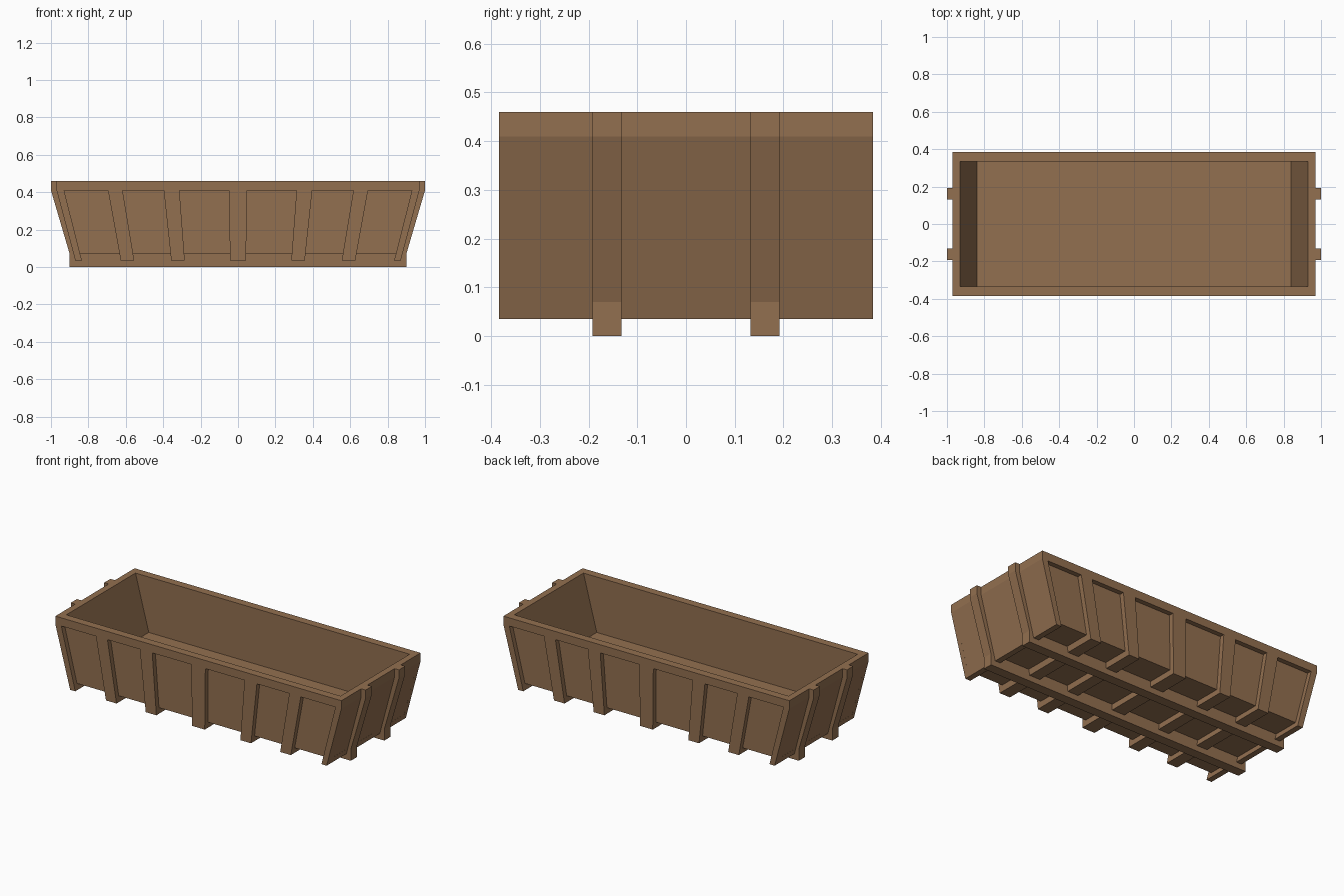
import bpy, bmesh

if "Cube" in bpy.data.objects:
    bpy.data.objects.remove(bpy.data.objects["Cube"])

brown = bpy.data.materials.new("weathered brown")
brown.diffuse_color = (0.29, 0.16, 0.08, 1)
brown.use_nodes = True
brown.node_tree.nodes["Principled BSDF"].inputs["Base Color"].default_value = brown.diffuse_color


def prism(name, profile, y0, y1):
    """Extrude an x-z profile from y0 to y1."""
    bm = bmesh.new()
    face = bm.faces.new([bm.verts.new((x, y0, z)) for x, z in profile])
    ext = bmesh.ops.extrude_face_region(bm, geom=[face])
    verts = [v for v in ext["geom"] if isinstance(v, bmesh.types.BMVert)]
    bmesh.ops.translate(bm, verts=verts, vec=(0, y1 - y0, 0))
    bmesh.ops.recalc_face_normals(bm, faces=bm.faces)
    mesh = bpy.data.meshes.new(name)
    bm.to_mesh(mesh)
    bm.free()
    mesh.materials.append(brown)
    obj = bpy.data.objects.new(name, mesh)
    bpy.context.collection.objects.link(obj)
    return obj


def trapezoid(a0, a1, za, b0, b1, zb):
    return [(a0, za), (a1, za), (b1, zb), (b0, zb)]


Z_TOP, Z_RIM, Z_FLOOR, Z_BASE, Z_BAR = 0.46, 0.41, 0.12, 0.07, 0.035
Y_IN, Y_WALL, Y_OUT = 0.335, 0.355, 0.384

# Floor slab
prism("floor", trapezoid(-0.827, 0.827, Z_BASE, -0.84, 0.84, Z_FLOOR), -Y_IN, Y_IN)

for s in (-1, 1):
    # Long side panels and the rim rails overhanging them
    prism("side_wall", trapezoid(-0.879, 0.879, Z_BASE, -0.97, 0.97, Z_RIM),
          s * Y_IN, s * Y_WALL)
    prism("side_rim", trapezoid(-0.97, 0.97, Z_RIM, -0.97, 0.97, Z_TOP),
          s * Y_IN, s * Y_OUT)
    # Sloping end walls
    end = [(0.93, Z_TOP), (0.97, Z_TOP), (0.97, Z_RIM), (0.879, Z_BASE),
           (0.827, Z_BASE), (0.84, Z_FLOOR)]
    prism("end_wall", [(s * x, z) for x, z in end], -Y_IN, Y_IN)
    # Runners under the floor, with end ribs rising from them
    prism("runner", trapezoid(-0.9, 0.9, 0, -0.9, 0.9, Z_BASE), s * 0.132, s * 0.192)
    rib = [(0.97, Z_TOP), (1.0, Z_TOP), (1.0, Z_RIM), (0.9, Z_BASE),
           (0.879, Z_BASE), (0.97, Z_RIM)]
    for t in (-1, 1):
        prism("end_rib", [(t * x, z) for x, z in rib], s * 0.132, s * 0.192)

# Fanned side ribs joined by cross bars: x range at the top, then at the bottom
half = [(0.313, 0.397, 0.285, 0.357), (0.617, 0.695, 0.555, 0.627),
        (0.93, 0.97, 0.835, 0.87)]
ribs = [(-0.047, 0.047, -0.043, 0.043)]
ribs += [tuple(s * v for v in r) for r in half for s in (-1, 1)]
for t0, t1, b0, b1 in ribs:
    k = (Z_BASE - Z_BAR) / (Z_RIM - Z_BAR)
    m0, m1 = b0 + (t0 - b0) * k, b1 + (t1 - b1) * k
    prism("cross_bar", trapezoid(b0, b1, Z_BAR, m0, m1, Z_BASE), -Y_WALL, Y_WALL)
    for s in (-1, 1):
        prism("side_rib", trapezoid(b0, b1, Z_BAR, t0, t1, Z_RIM), s * Y_WALL, s * Y_OUT)
